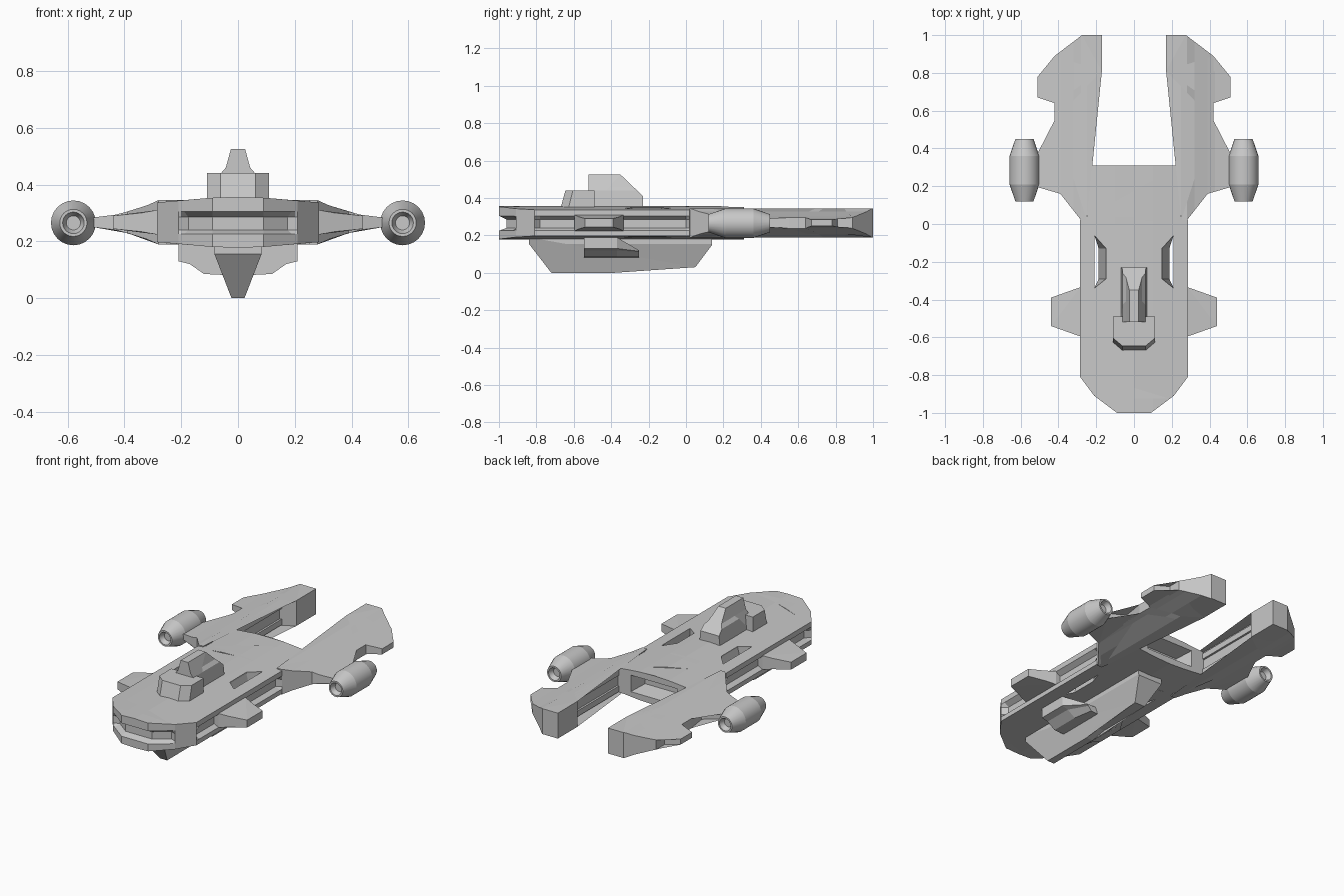
import bpy
import bmesh
from math import cos, sin, tau, radians
from mathutils import Vector

cube = bpy.data.objects.get("Cube")
if cube:
    bpy.data.objects.remove(cube)

grey = bpy.data.materials.new("hull_grey")
grey.use_nodes = True
colour = (0.58, 0.58, 0.58, 1)
grey.diffuse_color = colour
grey.node_tree.nodes["Principled BSDF"].inputs["Base Color"].default_value = colour

MID = 0.267  # height of the ship's middle plane


def ramp(value, stops):
    """Piecewise linear lookup."""
    if value <= stops[0][0]:
        return stops[0][1]
    for (a, va), (b, vb) in zip(stops, stops[1:]):
        if value <= b:
            return va + (vb - va) * (value - a) / (b - a)
    return stops[-1][1]


def loft(name, rings, cuts=(), shape=None, mirror=False, closed=False):
    """Skin a row of rings, slice at the cuts (axis, value), then shape each vertex."""
    bm = bmesh.new()
    rows = [[bm.verts.new(p) for p in ring] for ring in rings]
    n = len(rows[0])
    pairs = list(zip(rows, rows[1:]))
    if closed:
        pairs.append((rows[-1], rows[0]))
    for a, b in pairs:
        for i in range(n):
            j = (i + 1) % n
            bm.faces.new((a[i], a[j], b[j], b[i]))
    if not closed:
        caps = [bm.faces.new(rows[0]), bm.faces.new(rows[-1])]
        bmesh.ops.triangulate(bm, faces=caps)
    for axis, value in cuts:
        normal = Vector((0, 0, 0))
        normal[axis] = 1
        bmesh.ops.bisect_plane(bm, geom=bm.verts[:] + bm.edges[:] + bm.faces[:],
                               plane_co=normal * value, plane_no=normal, dist=1e-5)
    if shape:
        for v in bm.verts:
            shape(v.co)
    bmesh.ops.dissolve_limit(bm, angle_limit=radians(0.5), verts=bm.verts, edges=bm.edges)
    bmesh.ops.recalc_face_normals(bm, faces=bm.faces)
    mesh = bpy.data.meshes.new(name)
    bm.to_mesh(mesh)
    bm.free()
    mesh.materials.append(grey)
    ob = bpy.data.objects.new(name, mesh)
    bpy.context.collection.objects.link(ob)
    if mirror:
        ob.modifiers.new("Mirror", 'MIRROR')
    return ob


def flat(points, z):
    return [(x, y, z) for x, y in points]


def both_sides(half):
    return half + [(-x, y) for x, y in reversed(half)]


def box(name, x, y, z, mirror=False):
    ring = [(x[0], y[0]), (x[1], y[0]), (x[1], y[1]), (x[0], y[1])]
    return loft(name, [flat(ring, z[0]), flat(ring, z[1])], mirror=mirror)


def plate(name, outline, thickness):
    """Mirrored slab whose half thickness depends on x."""
    def shape(co):
        co.z = MID + ramp(co.x, thickness) * (1 if co.z > 0 else -1)
    return loft(name, [flat(outline, -1), flat(outline, 1)],
                [(0, x) for x, _ in thickness], shape, mirror=True)


def carve(target, cutter):
    cutter.hide_render = True
    mod = target.modifiers.new("Cut", 'BOOLEAN')
    mod.operation = 'DIFFERENCE'
    mod.solver = 'EXACT'
    mod.object = cutter
    bpy.context.view_layer.objects.active = target
    bpy.ops.object.modifier_apply(modifier=mod.name)
    bpy.data.objects.remove(cutter)


# Main hull: outline points with the push that forms the nose and side grooves
rim = [(0.09, -1, 0, 0.04), (0.19, -0.925, -0.015, 0.03), (0.21, -0.91, 0, 0),
       (0.285, -0.81, 0, 0), (0.285, -0.78, -0.03, 0), (0.285, 0, -0.03, 0),
       (0.285, 0.02, 0, 0), (0.245, 0.04, 0, 0), (0.245, 0.31, 0, 0)]
outer = both_sides([(x, y) for x, y, _, _ in rim])
inner = both_sides([(x + dx, y + dy) for x, y, dx, dy in rim])
crown = [(0, 0.09), (0.1, 0.086), (0.2, 0.077), (0.285, 0.07)]


def arch(co):
    if abs(co.z - MID) > 0.06:
        co.z = MID + ramp(abs(co.x), crown) * (1 if co.z > MID else -1)


hull = loft("main_hull",
            [flat(outer, 0.18), flat(outer, 0.225), flat(inner, 0.24),
             flat(inner, 0.285), flat(outer, 0.305), flat(outer, 0.354)],
            [(0, s * x) for x in (0.1, 0.2) for s in (-1, 1)] + [(0, 0)], arch)

# Slots through the hull and the recess in its stern
for side in (1, -1):
    def slot(inside, z):
        return [(side * x, y, z) for x, y in
                ((0.21, -0.06), (inside, -0.13), (inside, -0.29), (0.21, -0.34))]
    carve(hull, loft("slot_cutter", [slot(0.187, 0.15), slot(0.187, 0.19),
                                     slot(0.148, 0.34), slot(0.148, 0.4)]))


def stern_ring(w, z0, z1, y):
    return [(-w, y, z0), (w, y, z0), (w, y, z1), (-w, y, z1)]


carve(hull, loft("stern_cutter", [stern_ring(0.16, 0.215, 0.32, 0.32),
                                  stern_ring(0.13, 0.235, 0.3, 0.21)]))

# Rear arms with pylons and outer fins, thinning outwards
plate("rear_arm",
      [(0.25, 0.02), (0.28, 0.02), (0.39, 0.16), (0.51, 0.195), (0.51, 0.375),
       (0.39, 0.405), (0.4, 0.46), (0.42, 0.55), (0.42, 0.64), (0.51, 0.67),
       (0.51, 0.78), (0.42, 0.81), (0.42, 0.89), (0.275, 1), (0.17, 1),
       (0.17, 0.81), (0.25, 0.76)],
      [(0.28, 0.078), (0.32, 0.06), (0.39, 0.038), (0.43, 0.027), (0.51, 0.017)])
for name, z in (("lower_rail", (0.195, 0.23)), ("upper_rail", (0.295, 0.33))):
    box(name, (0.238, 0.27), (0.05, 0.78), z, mirror=True)

# Front wings
plate("front_wing",
      [(0.235, -0.595), (0.285, -0.595), (0.44, -0.54), (0.44, -0.39),
       (0.285, -0.335), (0.235, -0.335)],
      [(0.285, 0.043), (0.34, 0.033), (0.44, 0.023)])

# Engine pods: turned profile (y, radius) with recessed ends
profile = [(0.15, 0.001), (0.15, 0.025), (0.135, 0.033), (0.12, 0.038), (0.12, 0.048),
           (0.21, 0.079), (0.36, 0.079), (0.45, 0.048), (0.45, 0.038),
           (0.435, 0.033), (0.42, 0.025), (0.42, 0.001)]
sides = 24
engine = loft("engine_pod",
              [[(0.58 + r * cos(tau * i / sides), y, 0.265 + r * sin(tau * i / sides))
                for i in range(sides)] for y, r in profile], mirror=True)
bpy.ops.object.select_all(action='DESELECT')
engine.select_set(True)
bpy.context.view_layer.objects.active = engine
bpy.ops.object.shade_smooth_by_angle(angle=radians(18))


def fin(name, side_profile, widths):
    """Side profile across the centre line, with half width depending on height."""
    def shape(co):
        co.x = ramp(co.z, widths) * (1 if co.x > 0 else -1)
    loft(name, [[(x, y, z) for y, z in side_profile] for x in (-1, 1)],
         [(2, z) for z, _ in widths], shape)


# Keel and its side pods
fin("keel", [(-0.84, 0.19), (-0.84, 0.155), (-0.72, 0), (-0.385, 0), (-0.3, 0.03),
             (0.05, 0.03), (0.14, 0.15), (0.14, 0.19)],
    [(0, 0.023), (0.155, 0.083), (0.19, 0.083)])

section = [(0.02, 0.19), (0.21, 0.19), (0.21, 0.13), (0.17, 0.12), (0.12, 0.085), (0.02, 0.08)]
tail = [(0.02, 0.12), (0.13, 0.12), (0.13, 0.115), (0.12, 0.11), (0.1, 0.085), (0.02, 0.08)]
loft("keel_pod", [[(x, y, z) for x, z in s] for s, y in
                  ((section, -0.545), (section, -0.37), (tail, -0.25))], mirror=True)

# Bridge and tower
loft("bridge", [flat(both_sides([(0.062, -0.672), (0.11, -0.63), (0.11, -0.49)]), 0.34),
                flat(both_sides([(0.062, -0.645), (0.11, -0.605), (0.11, -0.49)]), 0.44)])
fin("tower", [(-0.52, 0.34), (-0.52, 0.525), (-0.35, 0.525), (-0.23, 0.41), (-0.23, 0.34)],
    [(0.34, 0.07), (0.44, 0.06), (0.46, 0.043), (0.525, 0.025)])
